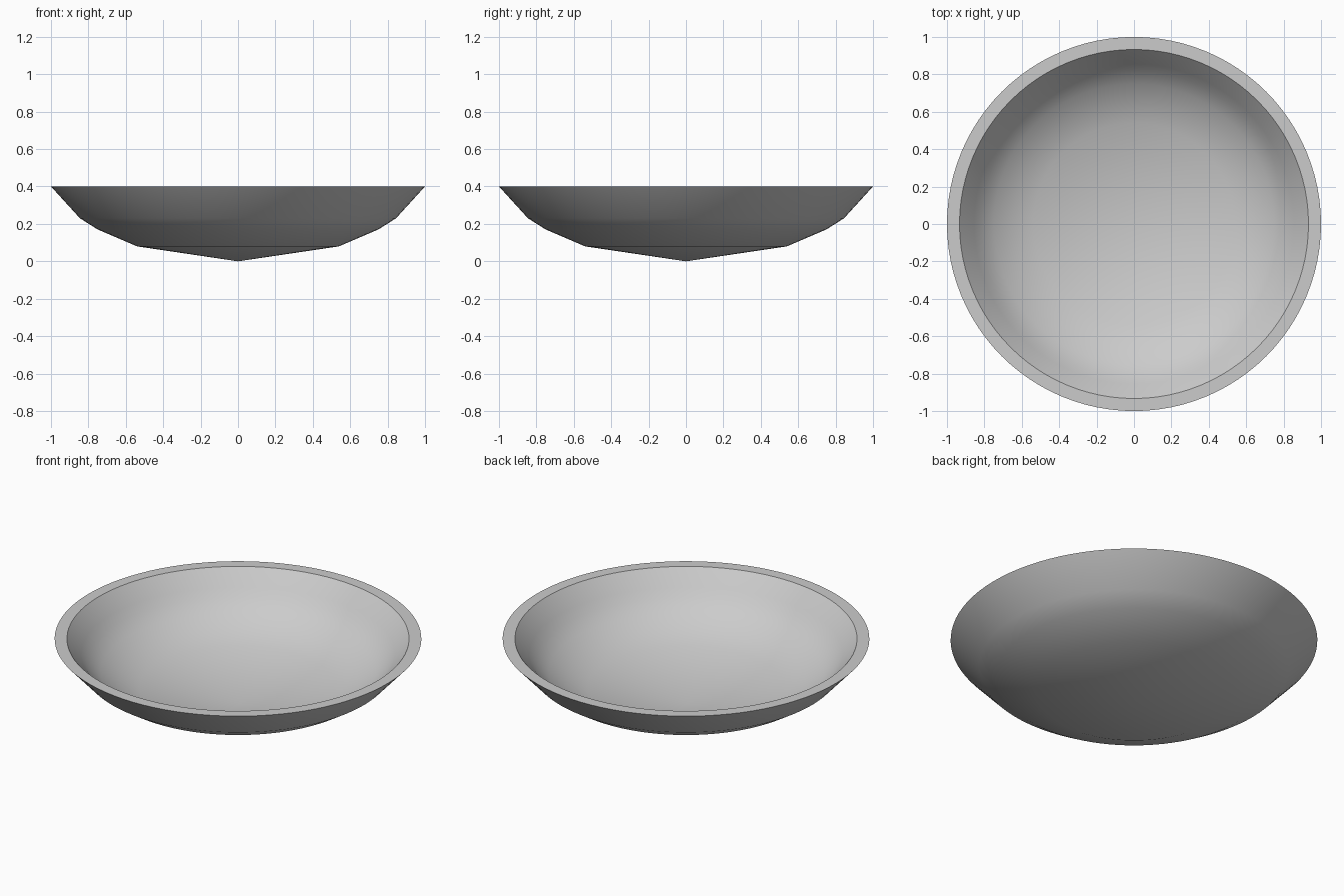
import bpy, bmesh, math

cube = bpy.data.objects.get("Cube")
if cube:
    bpy.data.objects.remove(cube, do_unlink=True)

SEGMENTS = 96

# Single stoneware grey
grey = bpy.data.materials.new("plain_grey")
grey.use_nodes = True
colour = (0.6, 0.6, 0.6, 1)
grey.diffuse_color = colour
grey.node_tree.nodes["Principled BSDF"].inputs["Base Color"].default_value = colour


def lathe(name, profile):
    """Spin a radius/height profile around the z axis."""
    bm = bmesh.new()
    verts = [bm.verts.new((r, 0, z)) for r, z in profile]
    edges = [bm.edges.new(pair) for pair in zip(verts, verts[1:])]
    bmesh.ops.spin(bm, geom=verts + edges, cent=(0, 0, 0), axis=(0, 0, 1),
                   angle=math.tau, steps=SEGMENTS)
    bmesh.ops.remove_doubles(bm, verts=bm.verts, dist=0.0005)
    bmesh.ops.recalc_face_normals(bm, faces=bm.faces)
    mesh = bpy.data.meshes.new(name)
    bm.to_mesh(mesh)
    bm.free()
    mesh.materials.append(grey)
    obj = bpy.data.objects.new(name, mesh)
    bpy.context.collection.objects.link(obj)
    bpy.context.view_layer.objects.active = obj
    obj.select_set(True)
    bpy.ops.object.shade_smooth_by_angle(angle=math.radians(30))
    obj.select_set(False)
    return obj


# Underside, flat rim, sloped inner wall and shallow basin in one closed shell
underside = [(0, 0), (0.54, 0.08), (0.75, 0.17), (0.845, 0.23), (1, 0.4)]
inside = [(0.933, 0.4), (0.855, 0.31), (0.82, 0.265), (0.75, 0.205),
          (0.65, 0.15), (0.54, 0.105), (0, 0.012)]
lathe("dish", underside + inside)
